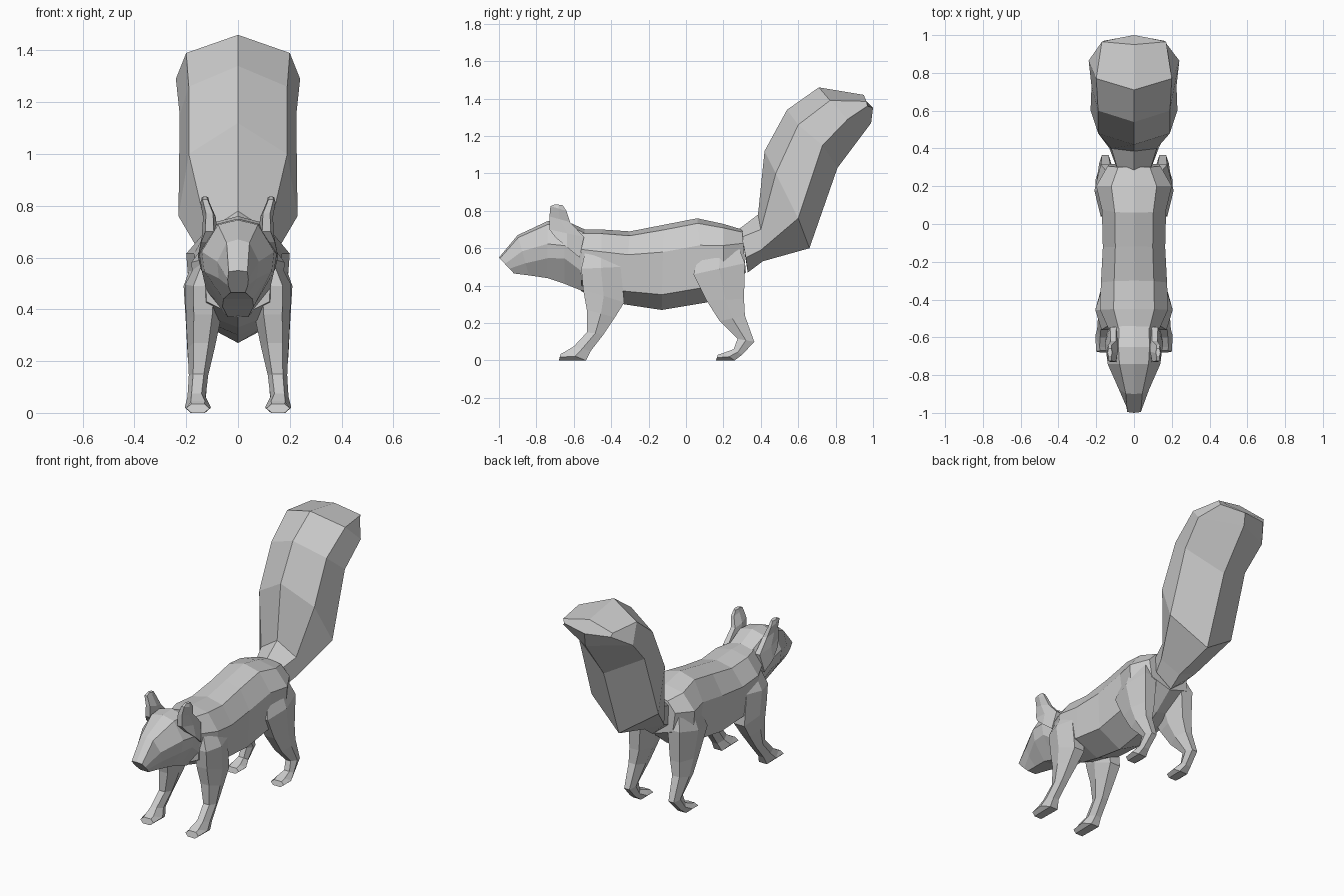
import bpy, bmesh

fur = bpy.data.materials.new("grey_fur")
fur.diffuse_color = (0.6, 0.6, 0.6, 1)


def loft(name, rings, side=1):
    """Skin closed rings of (x, y, z) points and cap both ends."""
    bm = bmesh.new()
    loops = [[bm.verts.new((x * side, y, z)) for x, y, z in r] for r in rings]
    n = len(loops[0])
    for a, b in zip(loops, loops[1:]):
        for i in range(n):
            j = (i + 1) % n
            bm.faces.new((a[i], a[j], b[j], b[i]))
    bm.faces.new(loops[0])
    bm.faces.new(loops[-1])
    bmesh.ops.recalc_face_normals(bm, faces=bm.faces)
    me = bpy.data.meshes.new(name)
    bm.to_mesh(me)
    bm.free()
    me.materials.append(fur)
    ob = bpy.data.objects.new(name, me)
    bpy.context.collection.objects.link(ob)
    return ob


def mirrored(half):
    """Close a half section whose mid-plane points have x = 0."""
    return half + [(-x, y, z) for x, y, z in reversed(half) if x > 0]


def trunk_ring(ty, tz, by, bz, w, top=0.6, up=0.32, low=0.82, keel=0.0):
    """Section between a top and a bottom point with half width w."""
    def at(f, x):
        return (x, ty + (by - ty) * f, tz + (bz - tz) * f)
    return mirrored([at(0, 0), at(0.06, w * top), at(up, w),
                     at(low, w * 0.93), at(1, w * keel)])


def limb_ring(ay, az, by, bz, x0, x1):
    """Six-sided section from a front point to a back point, x0 to x1 wide."""
    c, h = (x0 + x1) / 2, (x1 - x0) / 2
    my, mz = (ay + by) / 2, (az + bz) / 2
    return [(c - h * .55, ay, az), (c + h * .55, ay, az), (c + h, my, mz),
            (c + h * .55, by, bz), (c - h * .55, by, bz), (c - h, my, mz)]


# Body from neck to rump
loft("body", [trunk_ring(*r) for r in [
    (-.57, .70, -.56, .37, .13),
    (-.45, .70, -.46, .33, .18),
    (-.30, .69, -.33, .30, .175),
    (-.12, .725, -.13, .27, .165),
    (.06, .76, .11, .31, .17),
    (.20, .73, .20, .37, .20),
    (.30, .70, .32, .47, .14)]])

# Head from nose to neck
loft("head", [trunk_ring(*r) for r in [
    (-1.0, .55, -.92, .465, .04, .9, .4, .7, .7),
    (-.90, .67, -.84, .455, .08, .55, .4, .7, .5),
    (-.74, .745, -.74, .44, .14, .55, .4, .65, .4),
    (-.65, .75, -.65, .41, .15, .55, .4, .6, .4),
    (-.54, .70, -.55, .37, .13, .6, .4, .7, .3)]])

# Bushy tail: top, front ridge, rear ridge and underside, each (x, y, z)
loft("tail", [mirrored(h) for h in [
    [(0, .28, .70), (.09, .30, .66), (.10, .32, .55), (0, .33, .47)],
    [(0, .385, .78), (.12, .40, .70), (.13, .40, .59), (0, .41, .53)],
    [(0, .42, 1.12), (.19, .48, 1.0), (.23, .60, .76), (0, .66, .60)],
    [(0, .54, 1.34), (.19, .60, 1.26), (.225, .73, 1.15), (0, .81, 1.03)],
    [(0, .71, 1.46), (.20, .77, 1.39), (.24, .865, 1.29), (0, .99, 1.27)],
    [(0, .95, 1.42), (.17, .965, 1.385), (.16, .97, 1.36), (0, 1.0, 1.35)]]])

FRONT_LEG = [
    (-.53, .62, -.38, .62, .06, .14),
    (-.56, .49, -.35, .50, .06, .205),
    (-.55, .38, -.33, .31, .07, .20),
    (-.53, .27, -.38, .23, .09, .195),
    (-.53, .15, -.44, .14, .115, .19),
    (-.60, .075, -.51, .05, .125, .195),
    (-.65, .045, -.535, .0, .105, .205),
    (-.67, .035, -.68, .0, .11, .20)]
HIND_LEG = [
    (.10, .66, .26, .66, .06, .15),
    (.04, .46, .315, .52, .06, .21),
    (.11, .32, .31, .33, .08, .20),
    (.18, .21, .315, .24, .105, .195),
    (.275, .115, .365, .10, .12, .185),
    (.255, .06, .30, .03, .125, .19),
    (.20, .04, .26, .0, .105, .205),
    (.17, .03, .16, .0, .11, .20)]
EAR = [
    (-.70, .66, -.57, .55, .10, .155),
    (-.73, .70, -.545, .66, .08, .14),
    (-.73, .77, -.62, .74, .085, .135),
    (-.725, .825, -.64, .80, .11, .145),
    (-.70, .835, -.66, .83, .115, .14)]

# Paired legs and ears
for label, s in (("right", 1), ("left", -1)):
    for part, rows in (("front_leg", FRONT_LEG), ("hind_leg", HIND_LEG), ("ear", EAR)):
        loft(f"{label}_{part}", [limb_ring(*r) for r in rows], s)
